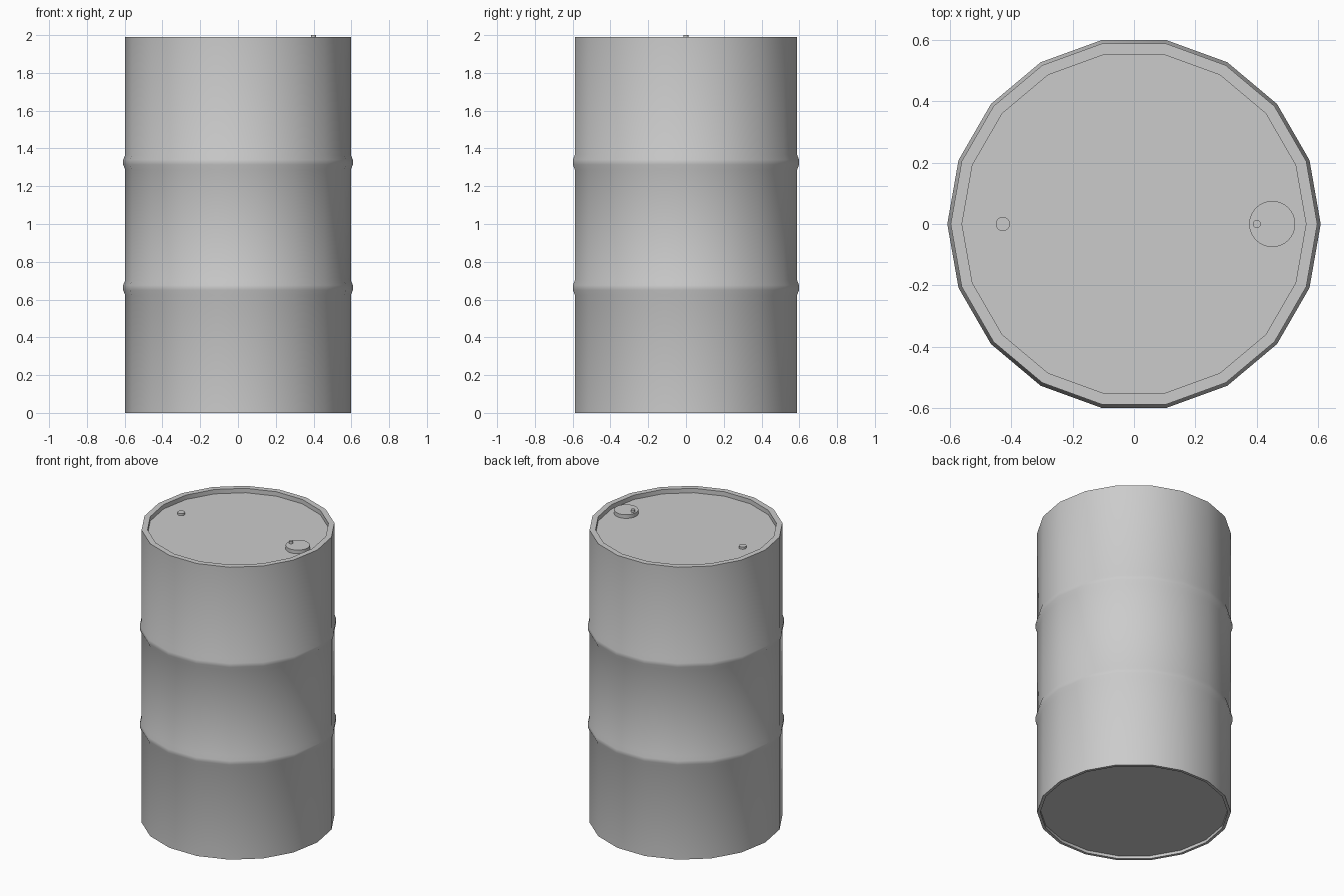
import bpy
import bmesh
from math import cos, sin, tau, radians

if "Cube" in bpy.data.objects:
    bpy.data.objects.remove(bpy.data.objects["Cube"], do_unlink=True)

# Single painted steel colour
steel = bpy.data.materials.new("grey_steel")
steel.use_nodes = True
GREY = (0.6, 0.6, 0.6, 1)
steel.diffuse_color = GREY
steel.node_tree.nodes["Principled BSDF"].inputs["Base Color"].default_value = GREY


def lathe(name, profile, sides, centre=(0, 0)):
    """Turn a (radius, height) profile around z and close both ends."""
    bm = bmesh.new()
    rings = [[bm.verts.new((r * cos(tau * i / sides), r * sin(tau * i / sides), z))
              for i in range(sides)] for r, z in profile]
    for low, high in zip(rings, rings[1:]):
        for i in range(sides):
            j = (i + 1) % sides
            bm.faces.new((low[i], low[j], high[j], high[i]))
    bm.faces.new(rings[0][::-1])
    bm.faces.new(rings[-1])
    bmesh.ops.recalc_face_normals(bm, faces=bm.faces)
    mesh = bpy.data.meshes.new(name)
    bm.to_mesh(mesh)
    bm.free()
    mesh.materials.append(steel)
    obj = bpy.data.objects.new(name, mesh)
    obj.location = (*centre, 0)
    bpy.context.collection.objects.link(obj)
    bpy.ops.object.select_all(action="DESELECT")
    obj.select_set(True)
    bpy.context.view_layer.objects.active = obj
    bpy.ops.object.shade_smooth_by_angle(angle=radians(30))
    return obj


# Drum body: recessed base, two rolled hoops, rim and recessed lid
SIDES, BODY, HOOP, RIM, TOP, LID = 18, 0.597, 0.608, 0.56, 1.99, 1.96
profile = [(0.578, 0.02), (0.578, 0), (BODY, 0)]
for z in (0.663, 1.327):
    profile += [(BODY, z - 0.04), (HOOP, z - 0.013), (HOOP, z + 0.013), (BODY, z + 0.04)]
profile += [(BODY, TOP), (RIM, TOP), (RIM, LID)]
lathe("drum_body", profile, SIDES)


# Lid fittings
def disc(name, x, radius, bottom, top):
    lathe(name, [(radius, bottom), (radius, top)], 32, (x, 0))


disc("filler_cap", 0.45, 0.075, LID - 0.005, 1.985)
disc("cap_knob", 0.4, 0.013, 1.98, 2.0)
disc("vent_plug", -0.427, 0.023, LID - 0.005, 1.975)
